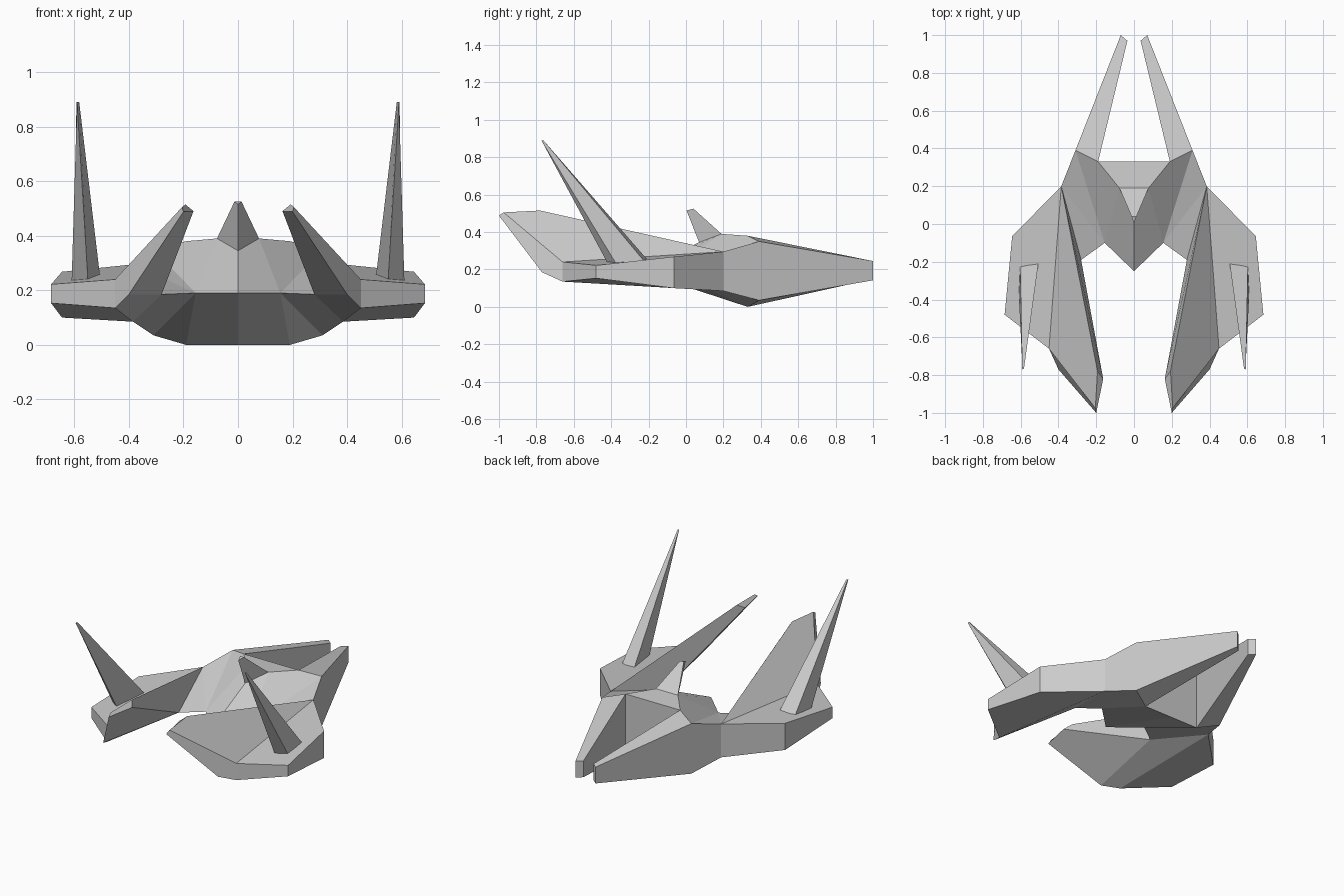
import bpy, bmesh

if "Cube" in bpy.data.objects:
    bpy.data.objects.remove(bpy.data.objects["Cube"])

# Key points of the right half (x >= 0); the mirror builds the left half
core = dict(nose=(0, -.25, .19), N=(.155, -.10, .19), I=(.28, -.19, .185),
            C=(0, .07, .345), K=(.077, .19, .39), Km=(0, .19, .39),
            P=(.19, .33, .38), Pm=(0, .33, .38), Pb=(.19, .33, 0), Pbm=(0, .33, 0),
            Q=(.31, .39, .35), Qb=(.31, .39, .035),
            R=(.385, .20, .295), Rb=(.385, .20, .085))
prong = dict(ti=(.035, .97, .245), to=(.07, 1, .245),
             bi=(.035, .97, .142), bo=(.07, 1, .142))
wing = dict(E=(.645, -.065, .268), Eb=(.645, -.065, .10),
            D=(.685, -.48, .222), Db=(.685, -.48, .153),
            G=(.45, -.66, .24), Gb=(.45, -.66, .135), F=(.40, -.77, .185))
blade = dict(T1=(.193, -.78, .515), T2=(.163, -.82, .49),
             T3=(.20, -1, .488), T4=(.205, -.975, .505))
fin = dict(fa=(0, .003, .515), fb=(.013, .04, .525), fm=(0, .04, .525))
spike = dict(s0=(.505, -.20, .245), s1=(.603, -.22, .24), s2=(.61, -.37, .225),
             s3=(.55, -.42, .235), p0=(.582, -.762, .89), p1=(.592, -.762, .89),
             p2=(.59, -.772, .888))
POINTS = {**core, **prong, **wing, **blade, **fin, **spike}


def part(name, faces):
    """Build a mirrored flat-faced part; faces are point names split by commas."""
    bm, made = bmesh.new(), {}
    for face in faces.split(","):
        names = face.split()
        for n in names:
            if n not in made:
                made[n] = bm.verts.new(POINTS[n])
        bm.faces.new([made[n] for n in names])
    bmesh.ops.recalc_face_normals(bm, faces=bm.faces)
    mesh = bpy.data.meshes.new(name)
    bm.to_mesh(mesh)
    bm.free()
    ob = bpy.data.objects.new(name, mesh)
    bpy.context.collection.objects.link(ob)
    mirror = ob.modifiers.new("Mirror", "MIRROR")
    mirror.use_clip = True
    return ob


# Central hull: sloped nose, shoulders, rear wall and keel
part("hull", "nose N K C, N Q P K, N R Q, P K Km Pm, Pm P Pb Pbm,"
             "nose N Pb Pbm, N Qb Pb, N I Rb Qb, N I R, R Q Qb Rb")

# Tapering rear prongs
part("rear_prongs", "P Q to ti, Q Qb bo to, Qb Pb bi bo, Pb P ti bi, ti to bo bi")

# Side wings
part("wings", "R E D G, R Rb Eb E, E Eb Db D, D Db Gb G, Rb Eb Db Gb, Gb F I Rb")

# Raised forward blades on the inner wing edges
part("forward_blades", "R G T4 T1, R T1 T2 I, I T2 T3 F, G Gb F T3 T4, T1 T2 T3 T4")

# Forward-leaning dorsal fin
part("dorsal_fin", "C K fb fa, K Km fm fb, fa fb fm")

# Tall spikes on the wings
part("wing_spikes", "s0 s1 p1 p0, s1 s2 p2 p1, s2 s3 p2, s3 s0 p0 p2, p0 p1 p2, s0 s1 s2 s3")
